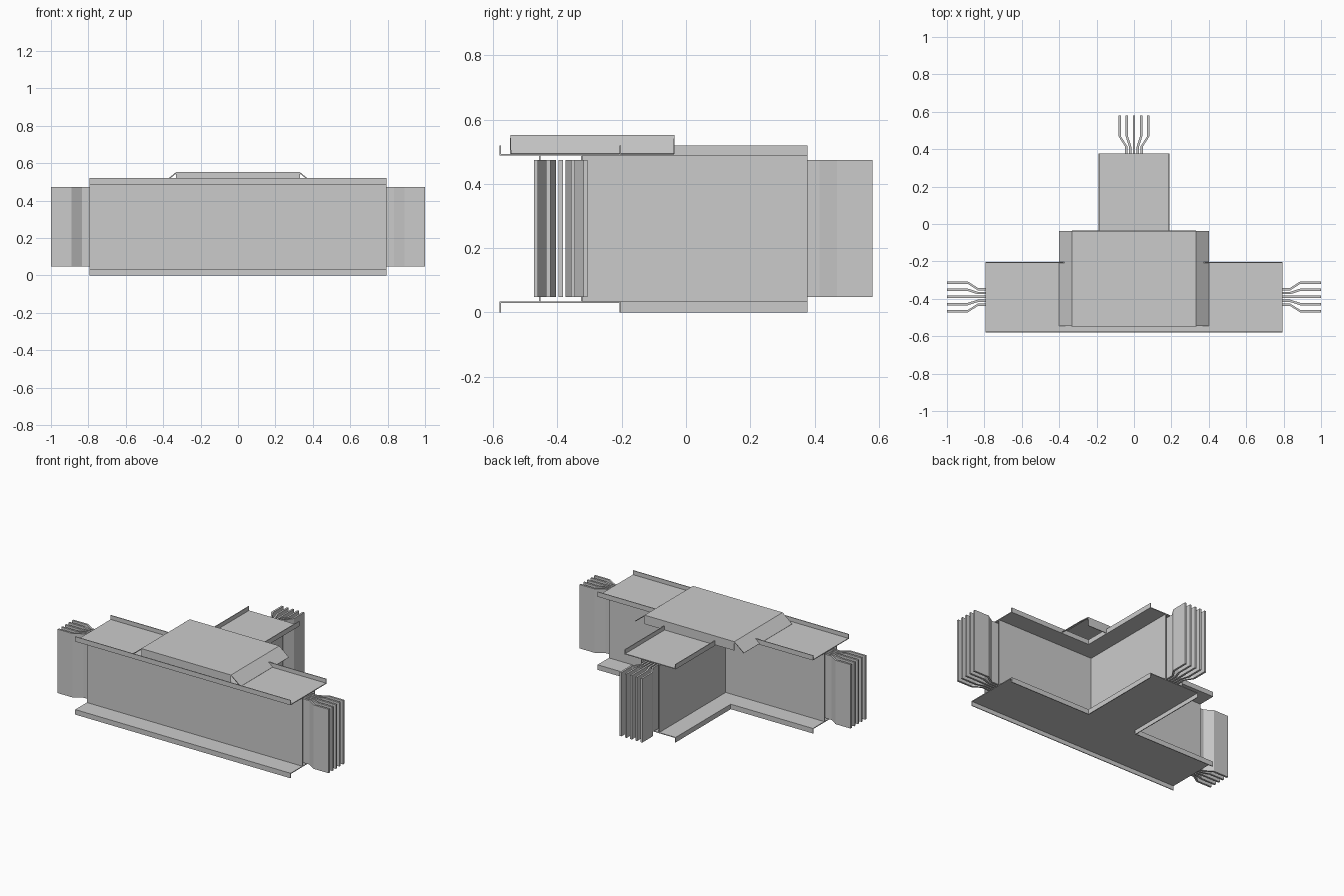
import bpy, bmesh

if "Cube" in bpy.data.objects:
    bpy.data.objects.remove(bpy.data.objects["Cube"])

T = 0.005            # sheet thickness
CY = -0.39           # centre line of the main run
L, B = 0.795, 0.378  # half length of main run, end of branch


def finish(name, bm, thickness=0):
    bmesh.ops.recalc_face_normals(bm, faces=bm.faces)
    me = bpy.data.meshes.new(name)
    bm.to_mesh(me)
    bm.free()
    ob = bpy.data.objects.new(name, me)
    bpy.context.collection.objects.link(ob)
    if thickness:
        mod = ob.modifiers.new("sheet", 'SOLIDIFY')
        mod.thickness = thickness
        mod.offset = 0
        mod.use_even_offset = True
    return ob


def folded_sheet(name, outline, z, folds):
    """Flat plate with edges folded: folds = {edge index: (dx, dy, dz)}."""
    bm = bmesh.new()
    vs = [bm.verts.new((x, y, z)) for x, y in outline]
    bm.faces.new(vs)
    corner = {}
    n = len(vs)
    for i, d in folds.items():
        a, b = vs[i], vs[(i + 1) % n]
        ends = []
        for v in (b, a):
            key = (v, d)
            if key not in corner:
                corner[key] = bm.verts.new((v.co.x + d[0], v.co.y + d[1], v.co.z + d[2]))
            ends.append(corner[key])
        bm.faces.new((a, b, ends[0], ends[1]))
    return finish(name, bm, T)


def extrude_outline(name, pts, z0, z1):
    bm = bmesh.new()
    f = bm.faces.new([bm.verts.new((x, y, z0)) for x, y in pts])
    ext = bmesh.ops.extrude_face_region(bm, geom=[f])
    top = [g for g in ext['geom'] if isinstance(g, bmesh.types.BMVert)]
    bmesh.ops.translate(bm, verts=top, vec=(0, 0, z1 - z0))
    return finish(name, bm)


def wall(name, path):
    """Upright sheet following a plan path."""
    bm = bmesh.new()
    lo = [bm.verts.new((x, y, 0.032)) for x, y in path]
    hi = [bm.verts.new((x, y, 0.488)) for x, y in path]
    for i in range(len(path) - 1):
        bm.faces.new((lo[i], lo[i + 1], hi[i + 1], hi[i]))
    return finish(name, bm, T)


# Tee-shaped flanges with lips along the long edges
yf, yb, bx = -0.578, -0.205, 0.186
tee = [(-L, yf), (L, yf), (L, yb), (bx, yb), (bx, B), (-bx, B), (-bx, yb), (-L, yb)]
for name, z, d in (("top_flange", 0.49, 0.03), ("bottom_flange", 0.031, -0.031)):
    folded_sheet(name, tee, z, {i: (0, 0, d) for i in (0, 2, 3, 5, 6)})

# Housing side walls
h = 0.065
wall("front_wall", [(-L, CY - h), (L, CY - h)])
for s, side in ((1, "right"), (-1, "left")):
    wall(side + "_corner_wall", [(s * L, CY + h), (s * h, CY + h), (s * h, B)])

# Raised cover over the junction, with skirts and sloping end flaps
cx, c0, c1 = 0.33, -0.545, -0.038
folded_sheet("junction_cover", [(-cx, c0), (cx, c0), (cx, c1), (-cx, c1)], 0.549,
             {0: (0, 0, -0.056), 1: (0.07, 0, -0.056),
              2: (0, 0, -0.056), 3: (-0.07, 0, -0.056)})


# Conductor bars: packed inside the housing, fanned out at the ends
def bar_side(near, far, end, o):
    return [(end - 0.165, near + o), (end - 0.11, far + o), (end, far + o)]


w = 0.0065
for k in range(-2, 3):
    near, far = k * 0.021, k * 0.0385
    up, dn = bar_side(near, far, 1.0, w), bar_side(near, far, 1.0, -w)
    main = ([(-a, CY + b) for a, b in reversed(dn)] + [(a, CY + b) for a, b in dn]
            + [(a, CY + b) for a, b in reversed(up)] + [(-a, CY + b) for a, b in up])
    extrude_outline(f"main_bar_{k + 3}", main, 0.048, 0.474)
    up, dn = bar_side(near, far, 0.58, w), bar_side(near, far, 0.58, -w)
    branch = ([(near - w, CY + h)] + [(b, a) for a, b in dn]
              + [(b, a) for a, b in reversed(up)] + [(near + w, CY + h)])
    extrude_outline(f"branch_bar_{k + 3}", branch, 0.048, 0.474)
